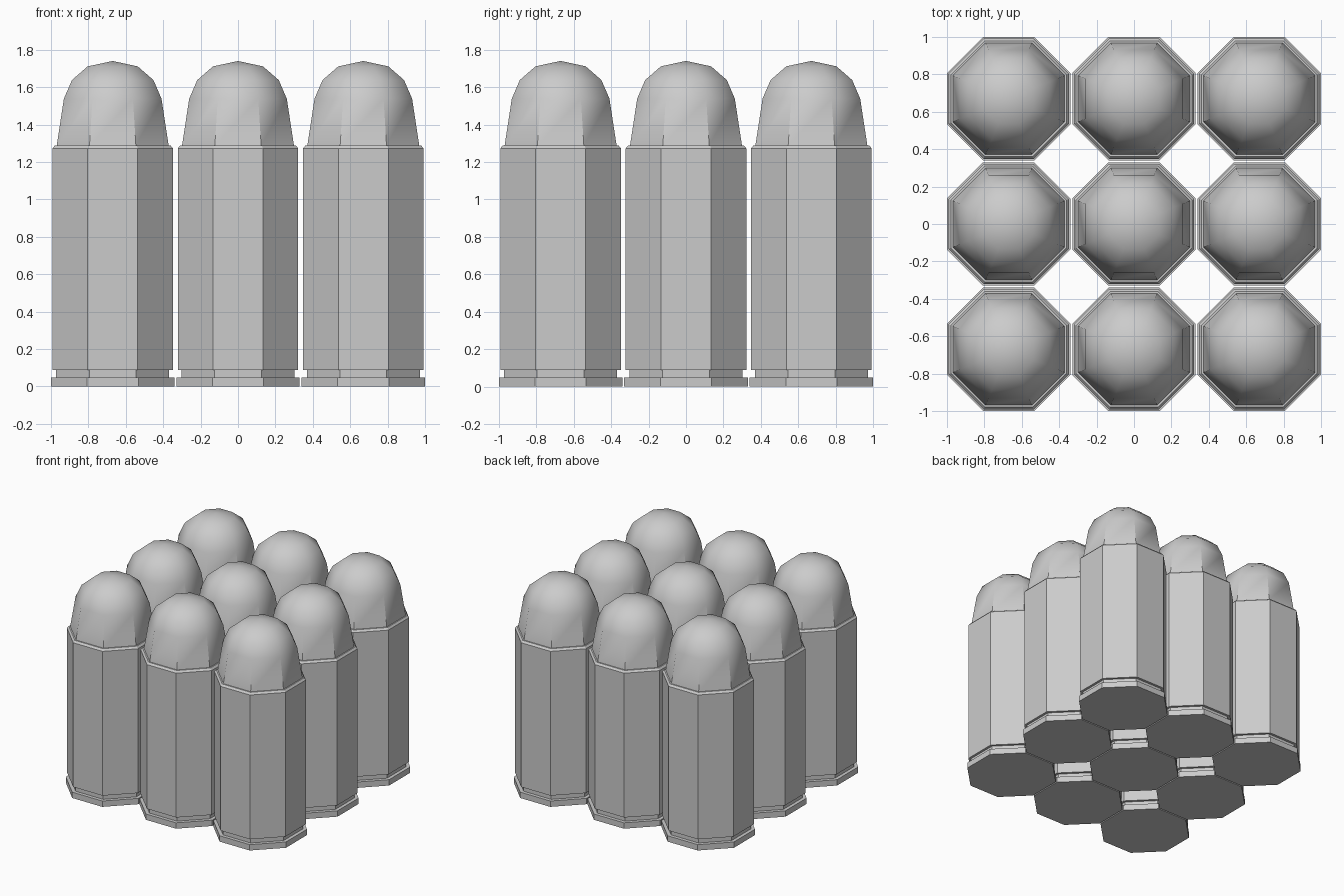
import bpy, bmesh
from math import cos, sin, pi, radians

if "Cube" in bpy.data.objects:
    bpy.data.objects.remove(bpy.data.objects["Cube"])

SIDES = 8
PITCH = 0.67


def lathe(name, profile, close_bottom):
    """Octagonal lathe; profile is (apothem, z), apothem 0 makes a pole."""
    bm = bmesh.new()
    rings = []
    for a, z in profile:
        if a == 0:
            rings.append([bm.verts.new((0, 0, z))] * SIDES)
            continue
        r = a / cos(pi / SIDES)
        rings.append([bm.verts.new((r * cos((i + 0.5) * 2 * pi / SIDES),
                                    r * sin((i + 0.5) * 2 * pi / SIDES), z))
                      for i in range(SIDES)])
    for low, high in zip(rings, rings[1:]):
        for i in range(SIDES):
            j = (i + 1) % SIDES
            quad = [low[i], low[j], high[j], high[i]]
            bm.faces.new(list(dict.fromkeys(quad)))
    if close_bottom:
        bm.faces.new(rings[0][::-1])
    bmesh.ops.recalc_face_normals(bm, faces=bm.faces)
    mesh = bpy.data.meshes.new(name)
    bm.to_mesh(mesh)
    bm.free()
    return mesh


def place(name, mesh, x, y):
    ob = bpy.data.objects.new(name, mesh)
    ob.location = (x, y, 0)
    bpy.context.collection.objects.link(ob)
    return ob


# Casing: rim, extractor groove, straight wall, chamfered mouth
casing = lathe("casing", [(0.33, 0), (0.33, 0.048), (0.302, 0.048), (0.302, 0.088),
                          (0.322, 0.088), (0.322, 1.273), (0.309, 1.289),
                          (0.299, 1.289)], True)

# Rounded slug: tapered facets, smooth domed nose
slug = lathe("slug", [(0.299, 1.289), (0.261, 1.538), (0.218, 1.638),
                      (0.134, 1.711), (0, 1.74)], False)

# Smooth nose, with the 45 degree facet corners kept sharp
first = place("slug_smoothing", slug, 0, 0)
bpy.context.view_layer.objects.active = first
first.select_set(True)
bpy.ops.object.shade_smooth_by_angle(angle=radians(43))
bpy.data.objects.remove(first)

# Three by three block of cartridges
for row in (-1, 0, 1):
    for col in (-1, 0, 1):
        tag = f"_{row + 2}_{col + 2}"
        place("casing" + tag, casing, col * PITCH, row * PITCH)
        place("slug" + tag, slug, col * PITCH, row * PITCH)
